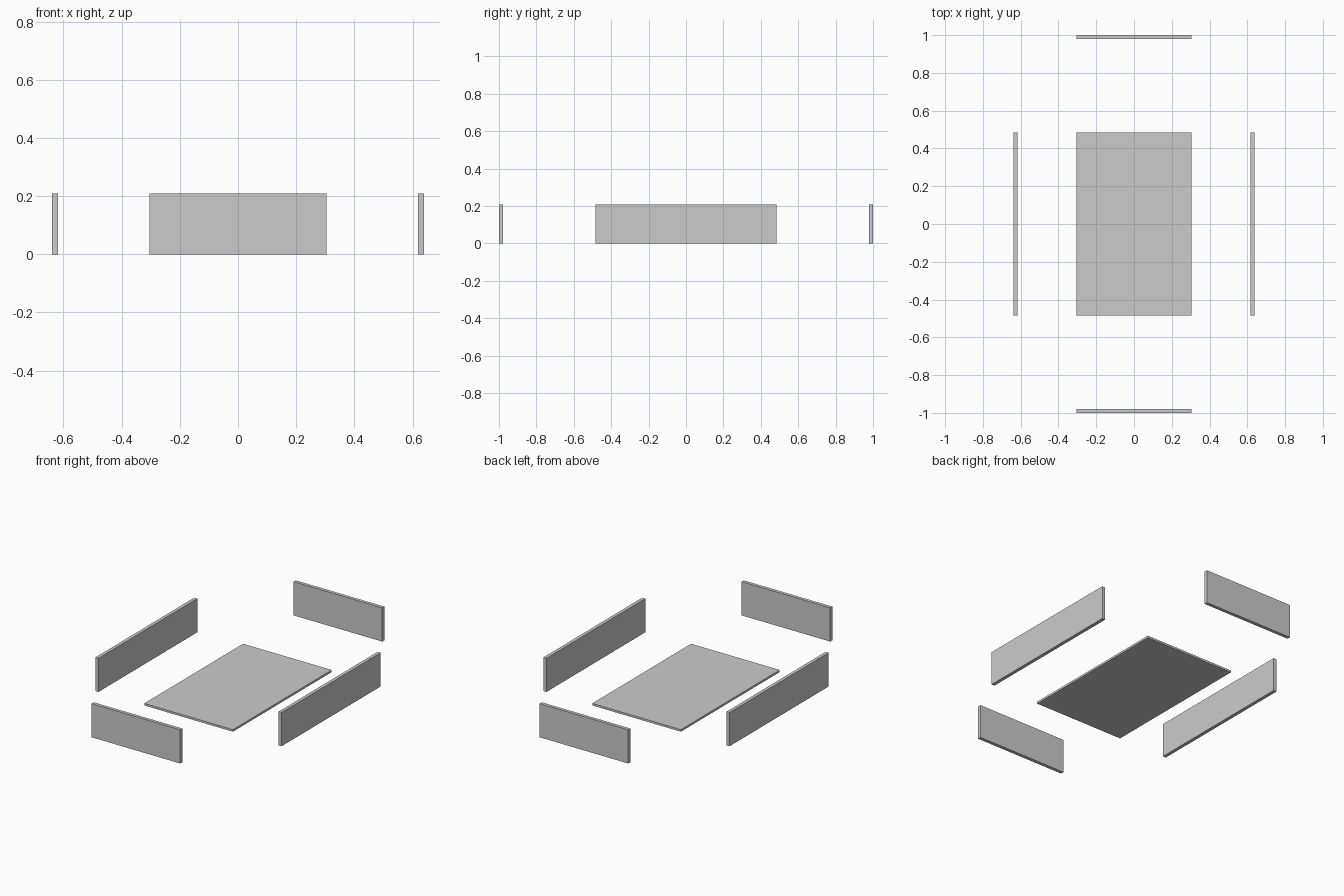
import bpy

if "Cube" in bpy.data.objects:
    bpy.data.objects.remove(bpy.data.objects["Cube"])

HALF_X, HALF_Y = 0.304, 0.484   # half size of the base panel
HEIGHT, THICK, BASE_THICK = 0.209, 0.021, 0.013


def box(name, size, location):
    bpy.ops.mesh.primitive_cube_add(size=1, location=location)
    obj = bpy.context.object
    obj.name = name
    obj.scale = size
    bpy.ops.object.transform_apply(location=False, rotation=False, scale=True)
    return obj


# Flat base panel lying on the ground
box("base_panel", (2 * HALF_X, 2 * HALF_Y, BASE_THICK), (0, 0, BASE_THICK / 2))

# Long side panels, moved outward
for name, s in (("left_panel", -1), ("right_panel", 1)):
    box(name, (THICK, 2 * HALF_Y, HEIGHT), (s * (0.639 - THICK / 2), 0, HEIGHT / 2))

# Short end panels, moved outward
for name, s in (("front_panel", -1), ("back_panel", 1)):
    box(name, (2 * HALF_X, THICK, HEIGHT), (0, s * (1 - THICK / 2), HEIGHT / 2))
